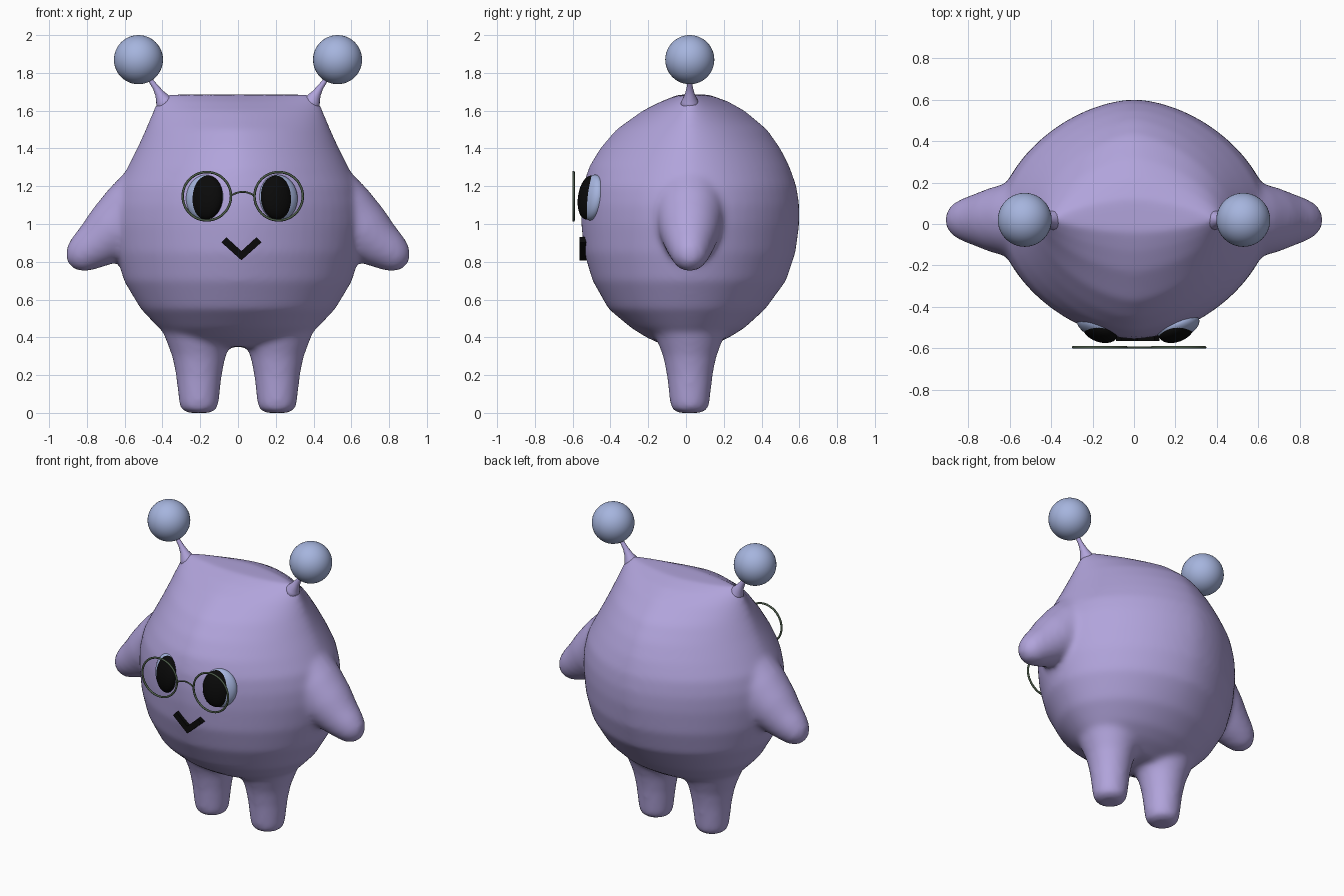
import bpy, bmesh, math
from mathutils import Vector, Matrix

if "Cube" in bpy.data.objects:
    bpy.data.objects.remove(bpy.data.objects["Cube"])

YC = 0.02  # middle plane of the body in depth


def material(name, rgb):
    m = bpy.data.materials.new(name)
    m.diffuse_color = (*rgb, 1)
    m.use_nodes = True
    m.node_tree.nodes["Principled BSDF"].inputs["Base Color"].default_value = m.diffuse_color
    return m


LILAC = material("lilac", (0.44, 0.37, 0.71))
BLUE = material("pale blue", (0.38, 0.46, 0.73))
BLACK = material("black", (0.003, 0.003, 0.003))
GREEN = material("dark green", (0.075, 0.11, 0.07))


def finish(bm, name, mat, smooth=True):
    bmesh.ops.recalc_face_normals(bm, faces=bm.faces)
    me = bpy.data.meshes.new(name)
    for f in bm.faces:
        f.smooth = smooth
    bm.to_mesh(me)
    bm.free()
    me.materials.append(mat)
    ob = bpy.data.objects.new(name, me)
    bpy.context.collection.objects.link(ob)
    return ob


def loft(bm, rings, closed=False):
    """Skin a list of point rings, capped unless closed into a loop."""
    vr = [[bm.verts.new(p) for p in r] for r in rings]
    n = len(vr[0])
    pairs = list(zip(vr, vr[1:])) + ([(vr[-1], vr[0])] if closed else [])
    for a, b in pairs:
        for i in range(n):
            j = (i + 1) % n
            bm.faces.new((a[i], a[j], b[j], b[i]))
    if not closed:
        bm.faces.new(vr[0][::-1])
        bm.faces.new(vr[-1])


def tube(bm, pts, closed=False, n=24):
    """Tube through (x, y, z, radius) points lying in a plane of constant y."""
    rings = []
    k = len(pts)
    for i, p in enumerate(pts):
        a = pts[(i - 1) % k if closed else max(i - 1, 0)]
        b = pts[(i + 1) % k if closed else min(i + 1, k - 1)]
        t = (Vector(b[:3]) - Vector(a[:3])).normalized()
        u = Vector((0, 1, 0))
        v = t.cross(u)
        rings.append([Vector(p[:3]) + p[3] * (u * math.cos(s) + v * math.sin(s))
                      for s in (2 * math.pi * q / n for q in range(n))])
    loft(bm, rings, closed)


def spow(c, e):
    return math.copysign(abs(c) ** e, c)


# body: z, half width, front y, back y, roundness exponent
SECTIONS = [
    (0.35, 0.20, -0.10, 0.12, 2.0), (0.40, 0.36, -0.21, 0.23, 2.0),
    (0.45, 0.42, -0.29, 0.31, 2.0), (0.55, 0.515, -0.41, 0.42, 1.95),
    (0.70, 0.605, -0.495, 0.53, 1.85), (0.85, 0.645, -0.54, 0.58, 1.8),
    (1.00, 0.665, -0.555, 0.60, 1.75), (1.10, 0.66, -0.555, 0.60, 1.75),
    (1.20, 0.635, -0.545, 0.585, 1.75), (1.30, 0.585, -0.515, 0.55, 1.7),
    (1.40, 0.535, -0.455, 0.50, 1.65), (1.50, 0.49, -0.37, 0.43, 1.6),
    (1.60, 0.45, -0.23, 0.31, 1.55), (1.65, 0.43, -0.13, 0.22, 1.5),
    (1.685, 0.39, -0.04, 0.12, 1.5)]
bm = bmesh.new()
rings = []
for z, w, yf, yb, e in SECTIONS:
    ring = []
    for i in range(64):
        t = 2 * math.pi * i / 64
        c, s = spow(math.cos(t), 2 / e), spow(math.sin(t), 2 / e)
        ring.append((w * c, YC + s * ((yb - YC) if s > 0 else (YC - yf)), z))
    rings.append(ring)
loft(bm, rings)

# arms and legs, merged into the body
ARM = [(0.45, 1.14, 0.20), (0.57, 1.04, 0.185), (0.67, 0.955, 0.16),
       (0.75, 0.89, 0.13), (0.81, 0.85, 0.108), (0.855, 0.815, 0.085),
       (0.885, 0.795, 0.05), (0.895, 0.788, 0.02)]
LEG = [(0.0, 0.06), (0.012, 0.09), (0.04, 0.104), (0.2, 0.122),
       (0.3, 0.142), (0.36, 0.165), (0.45, 0.20), (0.6, 0.20)]
for sx in (-1, 1):
    tube(bm, [(sx * x, YC, z, r) for x, z, r in ARM])
    tube(bm, [(sx * 0.207, YC, z, r) for z, r in LEG])
body = finish(bm, "body", LILAC)
rm = body.modifiers.new("merge", "REMESH")
rm.mode = "VOXEL"
rm.voxel_size = 0.017
rm.use_smooth_shade = True
sm = body.modifiers.new("soften", "SMOOTH")
sm.factor = 0.5
sm.iterations = 14


def ellipsoid(name, mat, centre, radii, yaw=0.0, tilt=0.0):
    bm = bmesh.new()
    mtx = (Matrix.Translation(centre) @ Matrix.Rotation(yaw, 4, "Z")
           @ Matrix.Rotation(tilt, 4, "X") @ Matrix.Diagonal((*radii, 1)))
    bmesh.ops.create_uvsphere(bm, u_segments=40, v_segments=24, radius=1, matrix=mtx)
    return finish(bm, name, mat)


STALK = [(0.375, 1.61, 0.06), (0.395, 1.655, 0.042), (0.415, 1.69, 0.025),
         (0.437, 1.725, 0.016), (0.462, 1.76, 0.013), (0.50, 1.81, 0.012)]
for sx, side in ((-1, "left"), (1, "right")):
    # antenna with ball
    bm = bmesh.new()
    tube(bm, [(sx * x, YC, z, r) for x, z, r in STALK], n=16)
    finish(bm, side + "_antenna", LILAC)
    ellipsoid(side + "_antenna_ball", BLUE, (sx * 0.527, YC, 1.87), (0.13,) * 3)
    # eye and pupil, turned outwards and leaning back
    yaw, tilt = sx * math.radians(20), math.radians(-8)
    ellipsoid(side + "_eye", BLUE, (0.02 + sx * 0.193, -0.495, 1.14),
              (0.107, 0.055, 0.122), yaw, tilt)
    ellipsoid(side + "_pupil", BLACK, (0.02 + sx * 0.184, -0.515, 1.14),
              (0.088, 0.052, 0.117), yaw, tilt)
    # spectacle rim
    bm = bmesh.new()
    tube(bm, [(0.025 + sx * 0.19 + 0.128 * math.cos(a), -0.595,
               1.147 + 0.128 * math.sin(a), 0.0065)
              for a in (2 * math.pi * i / 48 for i in range(48))], True, 8)
    finish(bm, side + "_spectacle_rim", GREEN)

# spectacle bridge
bm = bmesh.new()
tube(bm, [(0.025 + 0.062 * u, -0.595, 1.17 - 0.02 * u * u, 0.005)
          for u in (i / 6 - 1 for i in range(13))], n=8)
finish(bm, "spectacle_bridge", GREEN)

# mouth: a solid V
V = [(-0.062, 0.93), (0.018, 0.857), (0.098, 0.93),
     (0.124, 0.903), (0.018, 0.808), (-0.088, 0.903)]
bm = bmesh.new()
loft(bm, [[(x, y, z) for x, z in V] for y in (-0.565, -0.51)])
finish(bm, "mouth", BLACK, smooth=False)
